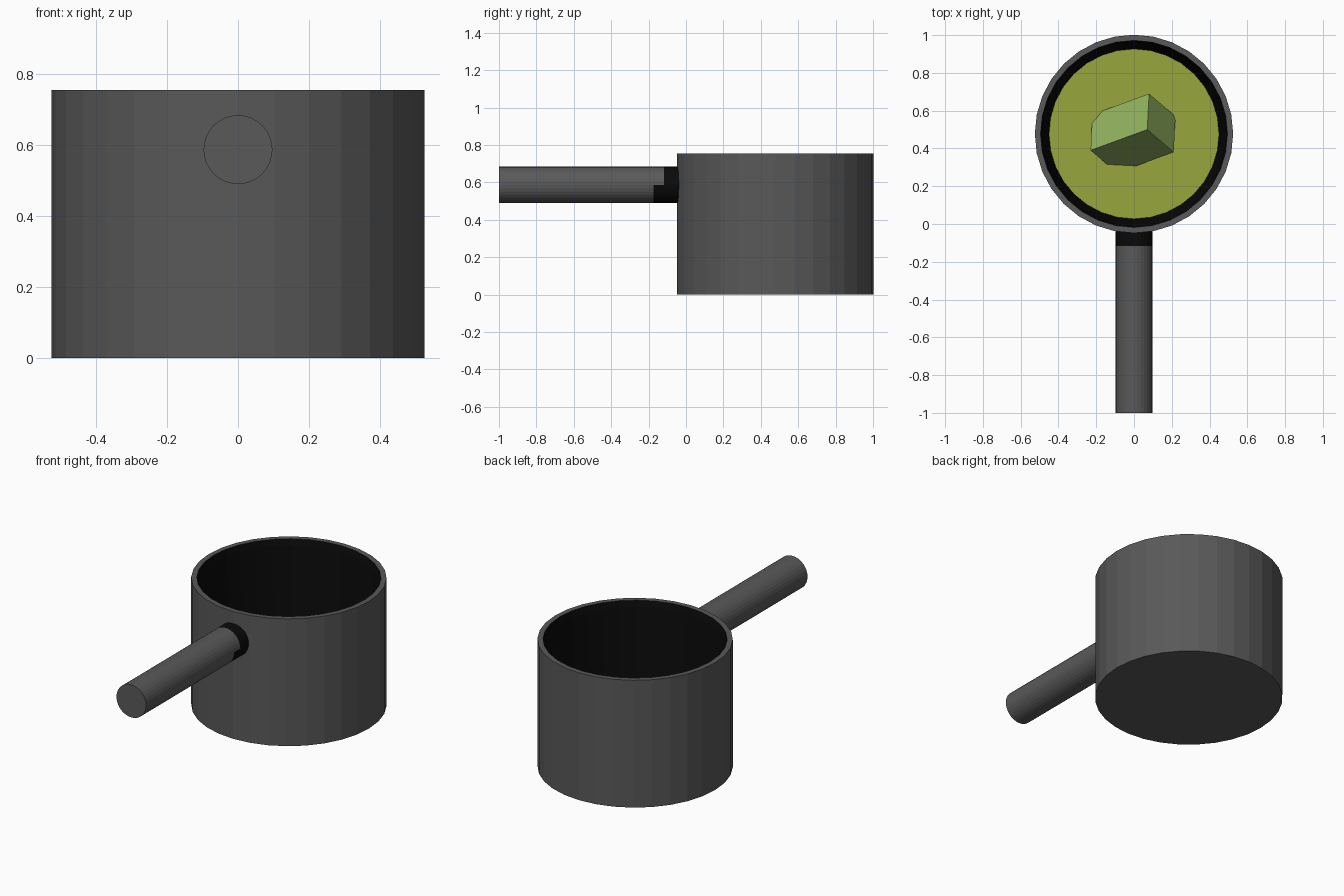
import bpy, bmesh, math
from mathutils import Vector

if "Cube" in bpy.data.objects:
    bpy.data.objects.remove(bpy.data.objects["Cube"])

SIDES = 32
POT_Y = 0.477


def material(name, rgb):
    m = bpy.data.materials.new(name)
    m.diffuse_color = (*rgb, 1)
    m.use_nodes = True
    m.node_tree.nodes["Principled BSDF"].inputs["Base Color"].default_value = m.diffuse_color
    return m


GREY = material("dark_metal", (0.1, 0.1, 0.1))
BLACK = material("black_lining", (0.003, 0.003, 0.003))
SOUP = material("soup_green", (0.31, 0.38, 0.045))
CHUNK = material("chunk_green", (0.28, 0.44, 0.11))


def finish(name, bm, mats):
    bmesh.ops.recalc_face_normals(bm, faces=bm.faces)
    me = bpy.data.meshes.new(name)
    bm.to_mesh(me)
    bm.free()
    for m in mats:
        me.materials.append(m)
    ob = bpy.data.objects.new(name, me)
    bpy.context.collection.objects.link(ob)
    return ob


def revolve(name, rings, place, mats, mat_of):
    """Skin circles (radius, height) into a closed capped solid."""
    bm = bmesh.new()
    loops = []
    for r, h in rings:
        loop = []
        for i in range(SIDES):
            a = 2 * math.pi * i / SIDES
            loop.append(bm.verts.new(place(r * math.cos(a), r * math.sin(a), h)))
        loops.append(loop)
    for k in range(len(loops) - 1):
        for i in range(SIDES):
            j = (i + 1) % SIDES
            f = bm.faces.new((loops[k][i], loops[k][j], loops[k + 1][j], loops[k + 1][i]))
            f.material_index = mat_of(k, i)
    bm.faces.new(loops[0]).material_index = mat_of(0, 0)
    bm.faces.new(loops[-1]).material_index = mat_of(len(loops) - 2, 0)
    return finish(name, bm, mats)


def upright(x, y, h):
    return (x, y + POT_Y, h)


# Pot: grey outside and rim, black tapered inside
revolve("pot", [(0.525, 0), (0.525, 0.755), (0.495, 0.755), (0.487, 0.72), (0.45, 0.2), (0.45, 0.03)],
        upright, [GREY, BLACK], lambda k, i: int(k >= 2))

# Handle: straight rod, black collar reaching further out on the underside
revolve("handle", [(0.097, -1), (0.097, -0.175), (0.097, -0.117), (0.097, -0.022)],
        lambda x, y, h: (x, h, y + 0.587), [GREY, BLACK],
        lambda k, i: int(k == 2 or (k == 1 and i >= SIDES // 2)))

# Soup: flat surface filling the pot
LEVEL = 0.21
revolve("soup", [(0.45, 0.03), (0.45, LEVEL)], upright, [SOUP], lambda k, i: 0)

# Chunk: tilted block half sunk in the soup, spanned from its top corner
corner = Vector((0.07, 0.5, LEVEL + 0.28))
ea = Vector((0.01, 0.19, -0.133))
eb = Vector((0.14, -0.12, -0.161))
ec = Vector((-0.30, -0.11, -0.18))
bm = bmesh.new()
bmesh.ops.create_cube(bm, size=1)
for v in bm.verts:
    u = v.co + Vector((0.5, 0.5, 0.5))
    v.co = corner + ea * u.x + eb * u.y + ec * u.z
finish("chunk", bm, [CHUNK])
